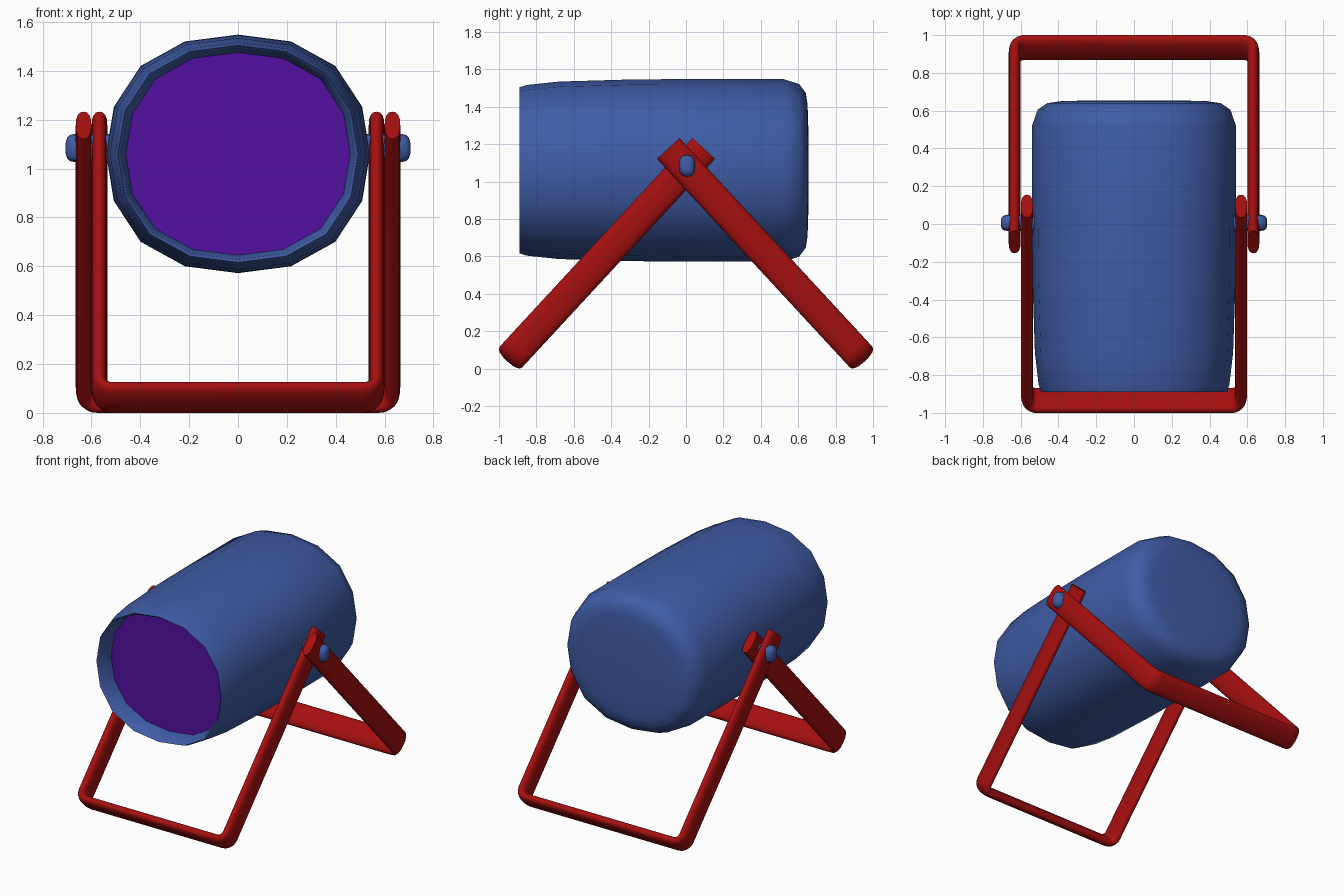
import bpy, bmesh, math
from mathutils import Vector

if "Cube" in bpy.data.objects:
    bpy.data.objects.remove(bpy.data.objects["Cube"])


def material(name, rgb):
    m = bpy.data.materials.new(name)
    m.diffuse_color = (*rgb, 1)
    m.use_nodes = True
    m.node_tree.nodes["Principled BSDF"].inputs["Base Color"].default_value = m.diffuse_color
    return m


BLUE = material("blue", (0.05, 0.107, 0.38))
RED = material("red", (0.38, 0.005, 0.005))
PURPLE = material("purple", (0.09, 0.005, 0.36))


def loft(name, rings, mat, cap_start=True, cap_end=True, angle=60):
    """Skin a list of equal-sized point rings into one smooth-shaded object."""
    bm = bmesh.new()
    loops = [[bm.verts.new(p) for p in ring] for ring in rings]
    n = len(loops[0])
    for a, b in zip(loops, loops[1:]):
        for i in range(n):
            j = (i + 1) % n
            bm.faces.new((a[i], a[j], b[j], b[i]))
    if cap_start:
        bm.faces.new(loops[0][::-1])
    if cap_end:
        bm.faces.new(loops[-1])
    bmesh.ops.recalc_face_normals(bm, faces=bm.faces)
    me = bpy.data.meshes.new(name)
    bm.to_mesh(me)
    bm.free()
    me.materials.append(mat)
    ob = bpy.data.objects.new(name, me)
    bpy.context.collection.objects.link(ob)
    bpy.ops.object.select_all(action='DESELECT')
    ob.select_set(True)
    bpy.context.view_layer.objects.active = ob
    bpy.ops.object.shade_smooth_by_angle(angle=math.radians(angle))
    return ob


def oval(n, a, b, power=2.0):
    """Superellipse outline with n points."""
    pts = []
    for i in range(n):
        t = 2 * math.pi * i / n
        c, s = math.cos(t), math.sin(t)
        pts.append((a * math.copysign(abs(c) ** (2 / power), c),
                    b * math.copysign(abs(s) ** (2 / power), s)))
    return pts


# Lamp housing: 16-sided, slightly wide outline lofted along y
quarter = [(0, .488), (.217, .46), (.398, .36), (.508, .193), (.54, 0)]
right = quarter + [(x, -z) for x, z in quarter[-2::-1]]
outline = right + [(-x, z) for x, z in right[-2:0:-1]]
CZ = 1.06


def drum_ring(y, s):
    return [(x * s, y, CZ + z * s) for x, z in outline]


housing = [(-.77, .85), (-.875, .885), (-.89, .91), (-.85, .935), (-.68, .972),
           (-.3, .995), (.0, 1.0), (.52, 1.0), (.605, .945), (.64, .85),
           (.65, .72), (.655, .4)]
loft("lamp_housing", [drum_ring(y, s) for y, s in housing], BLUE, cap_start=False)

# Recessed lens
loft("lens", [drum_ring(-.765, .85), drum_ring(-.77, .85)], PURPLE)


# U-shaped stand frames swept with a flat oval section
def stand_frame(name, half_width, side):
    top = Vector((0, .095 * -side, 1.177))
    foot = Vector((0, .935 * side, .063))
    up = (top - foot).normalized()
    across = Vector((1, 0, 0))
    flat = across.cross(up)
    length = (top - foot).length
    r, seg = .055, 5
    path = [(half_width, length, 0.0)]          # u, v, normal angle
    for k in range(seg + 1):
        t = -math.pi / 2 * k / seg
        path.append((half_width - r + r * math.cos(t), r + r * math.sin(t), t))
    path += [(-u, v, -math.pi - t) for u, v, t in path[::-1]]
    rings = []
    for u, v, t in path:
        centre = foot + across * u + up * v
        normal = across * math.cos(t) + up * math.sin(t)
        rings.append([centre + normal * a + flat * b
                      for a, b in oval(16, .032, .082, 2.4)])
    loft(name, rings, RED)


stand_frame("front_stand_frame", .567, -1)
stand_frame("rear_stand_frame", .632, 1)

# Pivot pins with rounded ends
for sign, label in ((1, "right"), (-1, "left")):
    prof = [(.45, 1), (.67, 1), (.69, .9), (.7, .7), (.705, .4)]
    loft(label + "_pivot_pin",
         [[(sign * x, .006 + y * s, 1.084 + z * s)
           for y, z in oval(12, .043, .058, 2.8)] for x, s in prof], BLUE)
